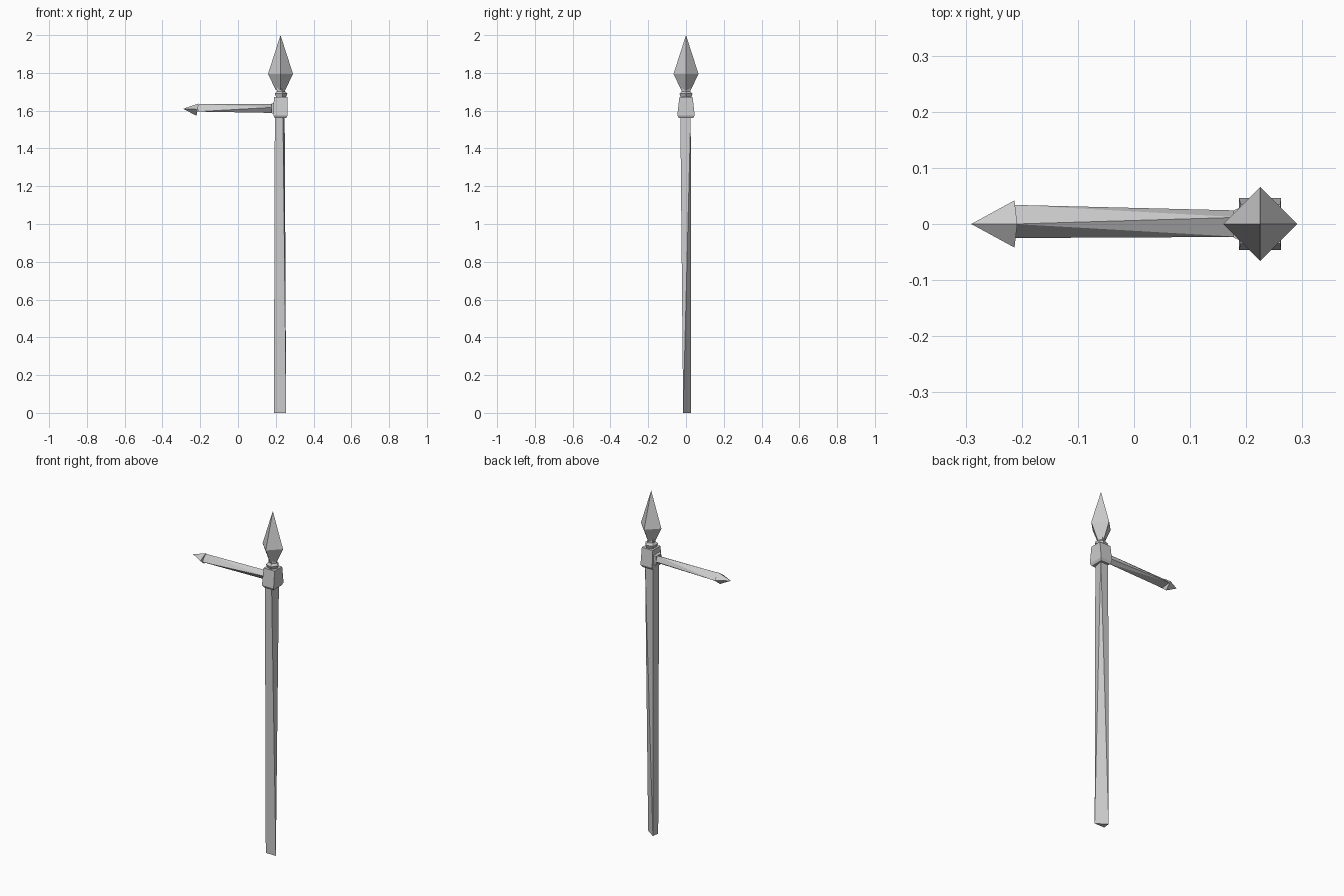
import bpy, bmesh
from math import sin, cos, pi

if "Cube" in bpy.data.objects:
    bpy.data.objects.remove(bpy.data.objects["Cube"])

CX = 0.225  # x of the pole axis


def finish(name, bm):
    bmesh.ops.recalc_face_normals(bm, faces=bm.faces)
    mesh = bpy.data.meshes.new(name)
    bm.to_mesh(mesh)
    bm.free()
    obj = bpy.data.objects.new(name, mesh)
    bpy.context.collection.objects.link(obj)
    return obj


def hull(name, points):
    """Convex solid around a few section points."""
    bm = bmesh.new()
    for p in points:
        bm.verts.new(p)
    bmesh.ops.convex_hull(bm, input=bm.verts)
    bmesh.ops.dissolve_limit(bm, angle_limit=0.01, verts=bm.verts, edges=bm.edges)
    return finish(name, bm)


def loft(name, rings):
    """Skin equal-length rings of points and cap both ends."""
    bm = bmesh.new()
    rows = [[bm.verts.new(p) for p in ring] for ring in rings]
    n = len(rows[0])
    for a, b in zip(rows, rows[1:]):
        for i in range(n):
            j = (i + 1) % n
            bm.faces.new((a[i], a[j], b[j], b[i]))
    bm.faces.new(rows[0][::-1])
    bm.faces.new(rows[-1])
    bmesh.ops.remove_doubles(bm, verts=bm.verts, dist=1e-5)
    return finish(name, bm)


def ring(r, z, n):
    return [(CX + r * cos(2 * pi * i / n), r * sin(2 * pi * i / n), z) for i in range(n)]


def rect(x0, x1, y, z):
    return [(x0, -y, z), (x1, -y, z), (x1, y, z), (x0, y, z)]


# Pole: triangular foot blending to a four-sided top
foot = [(0.19, -0.015), (0.255, -0.015), (0.195, 0.027)]
head = [(0.195, -0.03), (0.238, -0.03), (0.247, 0.025), (0.197, 0.025)]
hull("pole", [(x, y, 0) for x, y in foot] + [(x, y, 1.58) for x, y in head])

# Socket block: flared towards a chamfered lower edge
loft("socket_block", [rect(0.195, 0.255, 0.038, 1.56),
                      rect(0.187, 0.262, 0.046, 1.575),
                      rect(0.19, 0.261, 0.035, 1.672)])

# Collar where the arm enters the block
loft("arm_collar", [[(x, -h, 1.612 - h), (x, h, 1.612 - h), (x, h, 1.612 + h), (x, -h, 1.612 + h)]
                    for x, h in ((0.2, 0.034), (0.177, 0.024))])

# Side arm: four-sided root blending to a triangular end
root = [(0.012, 1.636), (-0.023, 1.618), (0.0, 1.588), (0.024, 1.605)]
end = [(0.0, 1.635), (0.034, 1.602), (-0.025, 1.595)]
hull("side_arm", [(0.19, y, z) for y, z in root] + [(-0.212, y, z) for y, z in end])

# Arrow tip on the arm
hull("arm_tip", [(-0.29, 0, 1.61), (-0.208, 0, 1.638), (-0.213, 0.042, 1.607),
                 (-0.22, 0, 1.573), (-0.213, -0.042, 1.607)])

# Neck bead above the block
loft("neck_bead", [ring(r, z, 5) for r, z in
                   ((0.028, 1.67), (0.037, 1.69), (0.024, 1.702), (0.024, 1.725))])

# Spearhead: four-sided, corners on the axes
hull("spearhead", ring(0.026, 1.71, 4) + ring(0.066, 1.795, 4) + [(CX, 0, 2.0)])
